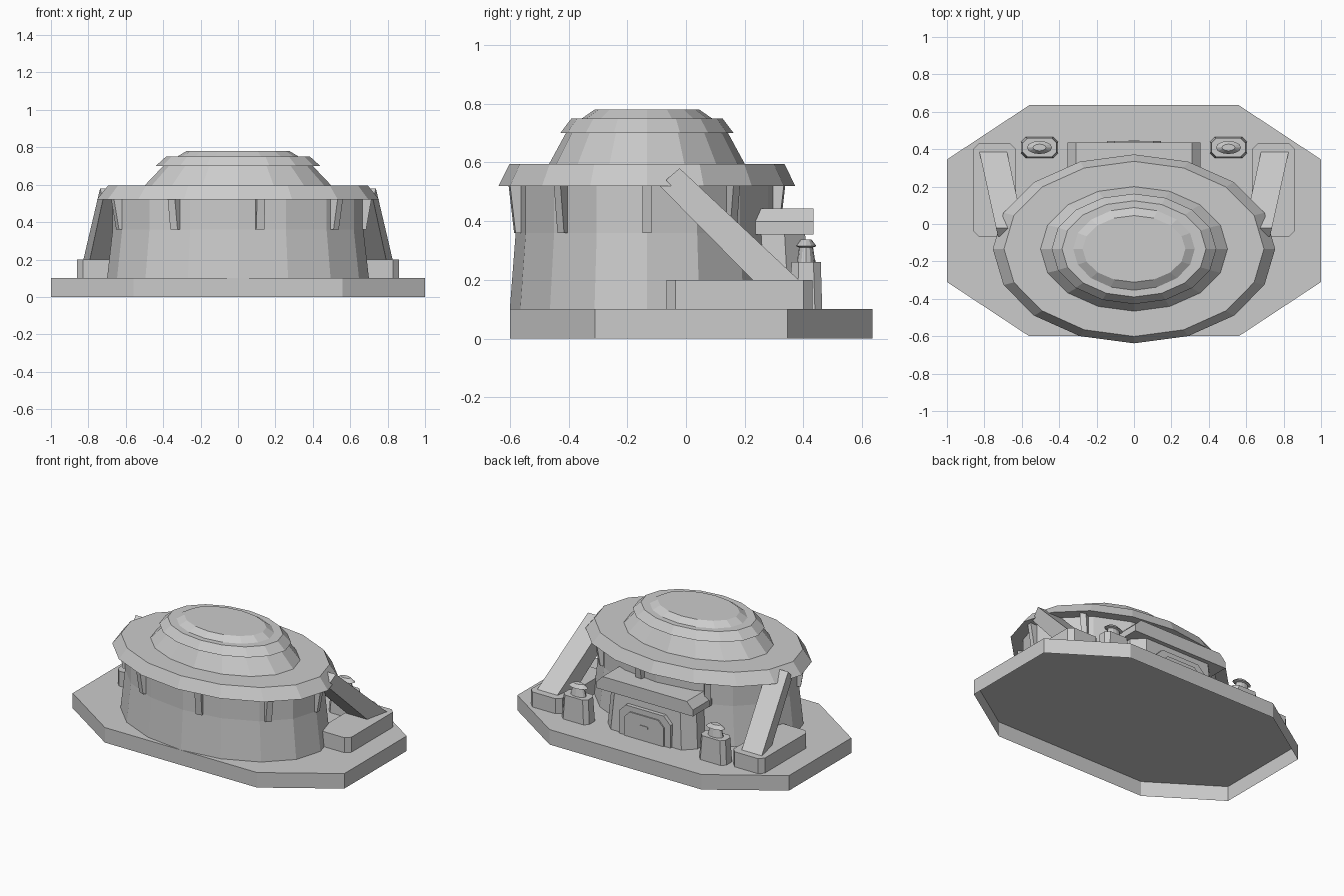
import bpy
import bmesh
from math import cos, sin, pi, radians

old = bpy.data.objects.get("Cube")
if old:
    bpy.data.objects.remove(old, do_unlink=True)

grey = bpy.data.materials.new("plain_grey")
grey.use_nodes = True
GREY = (0.6, 0.6, 0.6, 1)
grey.diffuse_color = GREY
grey.node_tree.nodes["Principled BSDF"].inputs["Base Color"].default_value = GREY

CENTRE_Y = -0.133
SQUASH = 0.667  # depth of the oval plan relative to its width


def loft(name, rings, open_start=False):
    """Solid skinned through loops of equal point count; the first end may stay open."""
    bm = bmesh.new()
    loops = [[bm.verts.new(p) for p in ring] for ring in rings]
    n = len(loops[0])
    for a, b in zip(loops, loops[1:]):
        for i in range(n):
            j = (i + 1) % n
            bm.faces.new((a[i], a[j], b[j], b[i]))
    if not open_start:
        bm.faces.new(loops[0])
    bm.faces.new(loops[-1])
    bmesh.ops.recalc_face_normals(bm, faces=bm.faces)
    mesh = bpy.data.meshes.new(name)
    bm.to_mesh(mesh)
    bm.free()
    mesh.materials.append(grey)
    obj = bpy.data.objects.new(name, mesh)
    bpy.context.collection.objects.link(obj)
    return obj


def ellipse(rx, ry, z, x=0, y=CENTRE_Y, sides=16):
    return [(x + rx * cos(2 * pi * i / sides), y + ry * sin(2 * pi * i / sides), z)
            for i in range(sides)]


def cut_rect(x0, x1, y0, y1, c, z):
    """Rectangle outline with cut corners."""
    return [(x0 + c, y0, z), (x1 - c, y0, z), (x1, y0 + c, z), (x1, y1 - c, z),
            (x1 - c, y1, z), (x0 + c, y1, z), (x0, y1 - c, z), (x0, y0 + c, z)]


def arch(w, z0, z1, cx, cz, y):
    """Upright outline with cut upper corners."""
    return [(-w, y, z0), (w, y, z0), (w, y, z1 - cz),
            (w - cx, y, z1), (cx - w, y, z1), (-w, y, z1 - cz)]


# Ground slab, a hollow tray open underneath
slab = [(-1, -.31), (-.56, -.6), (.56, -.6), (1, -.31),
        (1, .345), (.56, .635), (-.56, .635), (-1, .345)]
loft("base_slab", [[(x, y, z) for x, y in slab] for z in (0, .1)], open_start=True)

# Drum wall, then the overhanging roof with its stepped dome
loft("drum_wall", [ellipse(*r) for r in (
    (.70, .467, .1), (.67, .447, .36), (.67, .447, .53))], open_start=True)
loft("stepped_roof", [ellipse(*r) for r in (
    (.755, .505, .52), (.695, .468, .595), (.5, .333, .595), (.4, .276, .70),
    (.44, .295, .70), (.385, .257, .75), (.325, .221, .75), (.275, .178, .78))])

# Nine ribs under the eaves, squashed with the oval plan
for k in range(9):
    c, s = cos(radians(40 * k)), sin(radians(40 * k))
    rings = []
    for z, r in ((.36, .685), (.53, .715)):
        corners = ((r, -.022), (r, .022), (r - .08, .022), (r - .08, -.022))
        rings.append([(u * c - v * s, (u * s + v * c) * SQUASH + CENTRE_Y, z)
                      for u, v in corners])
    loft(f"eave_rib_{k + 1}", rings)

# Side footings, leaning braces and lamp posts
brace = [(.246, .18), (.405, .18), (-.022, .58), (-.068, .54), (-.05, .52), (-.09, .52)]
for s, label in ((1, "left"), (-1, "right")):
    x0, x1 = sorted((s * .63, s * .86))
    loft(f"footing_{label}", [cut_rect(x0, x1, -.066, .43, .03, z) for z in (.1, .2)],
         open_start=True)
    loft(f"brace_{label}", [
        [(s * (x - (.39 - y) * .22), y, z) for y, z in brace] for x in (.68, .828)])
    cx, cy = s * .505, .409
    loft(f"lamp_post_{label}", [
        cut_rect(cx - w, cx + w, cy - d, cy + d, .025, z)
        for w, d, z in ((.1, .055, .1), (.09, .05, .26))], open_start=True)
    loft(f"lamp_{label}", [ellipse(rx, ry, z, cx, cy, 12) for rx, ry, z in (
        (.055, .032, .255), (.042, .024, .31), (.067, .035, .315),
        (.035, .018, .338))])

# Rear entrance: porch, hood, frame, door and handle
loft("porch", [cut_rect(-w, w, .1, y, .07, z) for w, y, z in (
    (.33, .42, .1), (.31, .405, .37))], open_start=True)
loft("porch_hood", [arch(.355, .355, .443, .045, .045, y) for y in (.15, .435)])
loft("door_frame", [arch(.19, .1, .30, .05, .05, y) for y in (.35, .435)])
loft("door", [arch(.145, .1, .265, .04, .04, y) for y in (.35, .443)])
loft("door_handle", [arch(.03, .185, .2, .004, .004, y) for y in (.4, .447)])
